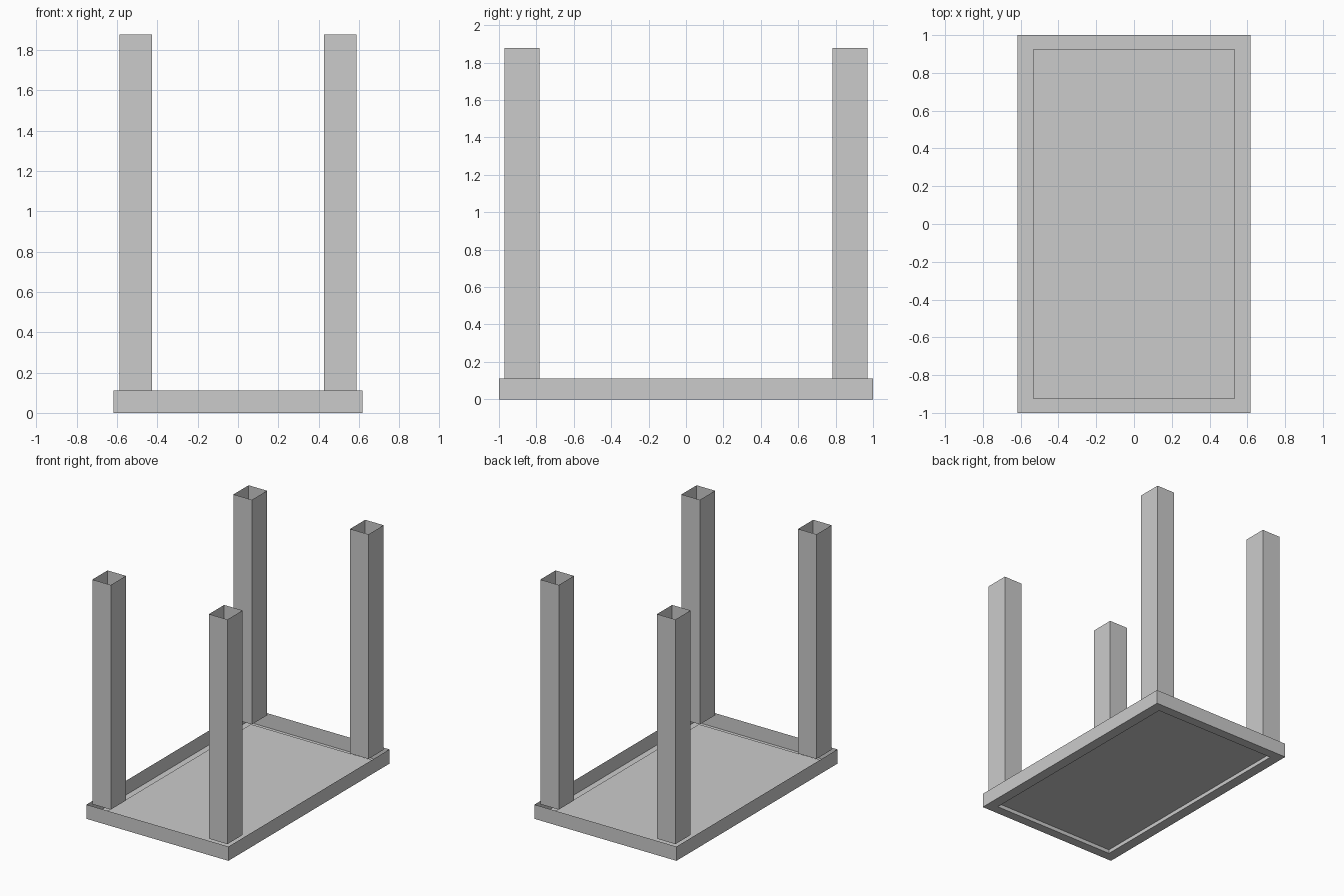
import bpy, bmesh

if "Cube" in bpy.data.objects:
    bpy.data.objects.remove(bpy.data.objects["Cube"])


def make_object(name, build):
    bm = bmesh.new()
    build(bm)
    mesh = bpy.data.meshes.new(name)
    bm.to_mesh(mesh)
    bm.free()
    obj = bpy.data.objects.new(name, mesh)
    bpy.context.collection.objects.link(obj)
    return obj


def rect_ring(bm, cx, cy, hx, hy, z):
    return [bm.verts.new((cx + sx * hx, cy + sy * hy, z))
            for sx, sy in ((-1, -1), (1, -1), (1, 1), (-1, 1))]


def bridge(bm, lower, upper):
    for i in range(4):
        j = (i + 1) % 4
        bm.faces.new((lower[i], lower[j], upper[j], upper[i]))


# Upturned table top: open rim, flat border and slightly recessed panel
def build_top(bm):
    rings = [rect_ring(bm, 0, 0, hx, hy, z) for hx, hy, z in
             ((0.535, 0.925, 0.03), (0.535, 0.925, 0.0),
              (0.617, 1.0, 0.0), (0.617, 1.0, 0.112))]
    bm.faces.new(rings[0])
    for a, b in zip(rings, rings[1:]):
        bridge(bm, a, b)


make_object("table_top", build_top)

# Four hollow, open-ended square legs
for x_name, sx in (("left", -1), ("right", 1)):
    for y_name, sy in (("front", -1), ("back", 1)):
        def build_leg(bm):
            ends = [rect_ring(bm, sx * 0.507, sy * 0.876, 0.08, 0.094, z)
                    for z in (0.112, 1.877)]
            bridge(bm, *ends)

        make_object(f"{y_name}_{x_name}_leg", build_leg)
